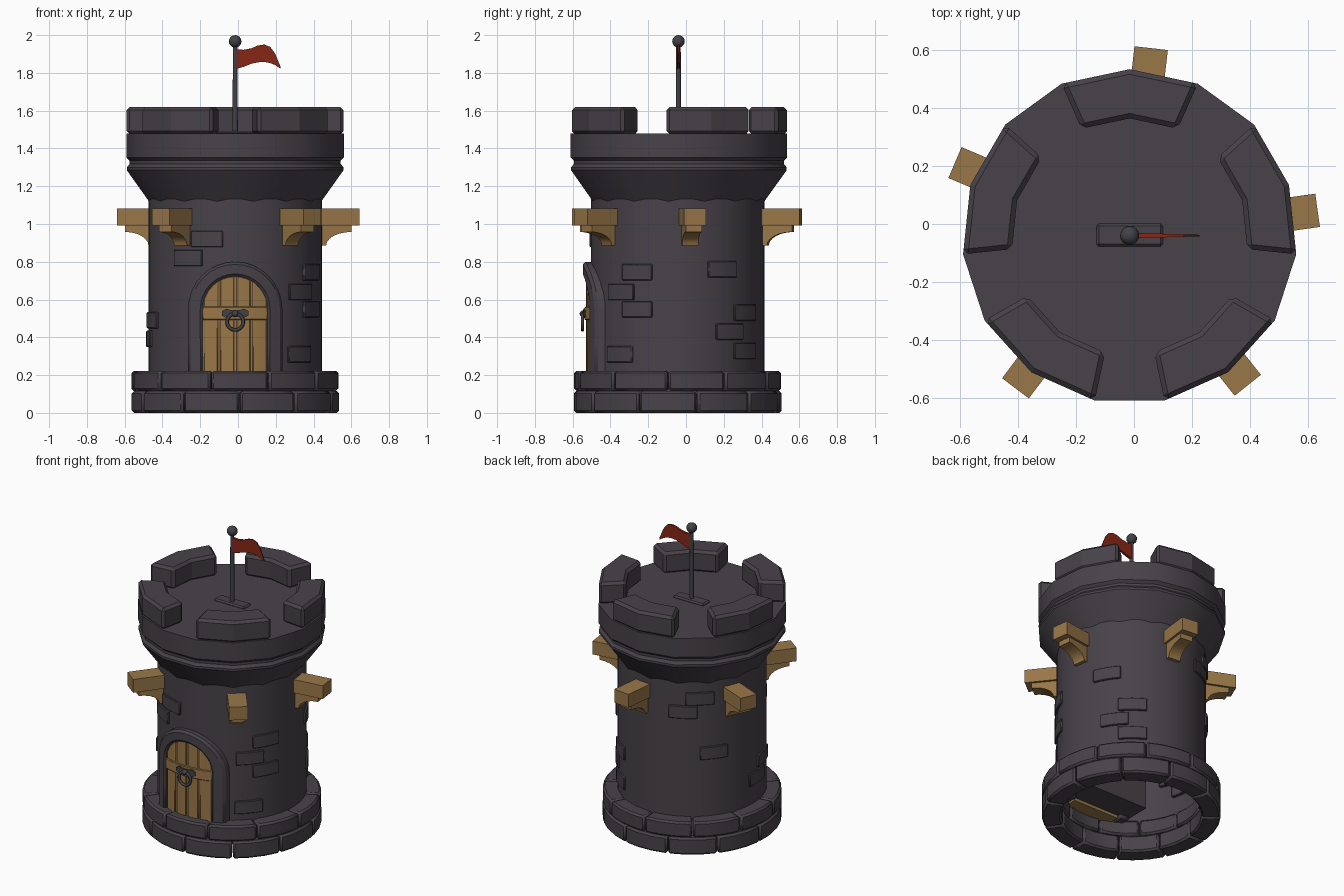
import bpy, bmesh, math
from math import sin, cos, radians, sqrt

if "Cube" in bpy.data.objects:
    bpy.data.objects.remove(bpy.data.objects["Cube"])

CX, CY = -0.015, -0.044   # tower axis


def material(name, rgb):
    m = bpy.data.materials.new(name)
    m.diffuse_color = (*rgb, 1)
    m.use_nodes = True
    m.node_tree.nodes["Principled BSDF"].inputs["Base Color"].default_value = m.diffuse_color
    return m


STONE = material("dark stone", (0.064, 0.055, 0.066))
WOOD = material("oak wood", (0.32, 0.185, 0.065))
METAL = material("dark iron", (0.055, 0.055, 0.063))
RED = material("red cloth", (0.24, 0.02, 0.008))


def finish(name, bm, mat, bevel=0, smooth=30):
    bmesh.ops.remove_doubles(bm, verts=bm.verts, dist=1e-5)
    bmesh.ops.recalc_face_normals(bm, faces=bm.faces)
    me = bpy.data.meshes.new(name)
    bm.to_mesh(me)
    bm.free()
    me.materials.append(mat)
    if smooth:
        me.shade_smooth()
        me.set_sharp_from_angle(angle=radians(smooth))
    ob = bpy.data.objects.new(name, me)
    bpy.context.collection.objects.link(ob)
    if bevel:
        b = ob.modifiers.new("bevel", 'BEVEL')
        b.width, b.segments, b.limit_method = bevel, 1, 'ANGLE'
        b.angle_limit = radians(40)
    return ob


def polar(r, deg, z):
    return (CX + r * cos(radians(deg)), CY + r * sin(radians(deg)), z)


def lathe(name, profile, sides, start, mat):
    bm = bmesh.new()
    rings = [[bm.verts.new(polar(r, start + 360 * i / sides, z)) for i in range(sides)]
             for r, z in profile]
    for a, b in zip(rings, rings[1:]):
        for i in range(sides):
            j = (i + 1) % sides
            bm.faces.new((a[i], a[j], b[j], b[i]))
    if profile[-1][1] > 1.4:
        bm.faces.new(rings[-1])
    return finish(name, bm, mat)


def sections(name, loops, mat, bevel=0, smooth=30):
    """Skin a row of equal cross-sections and cap both ends."""
    bm = bmesh.new()
    vs = [[bm.verts.new(p) for p in lp] for lp in loops]
    n = len(vs[0])
    for a, b in zip(vs, vs[1:]):
        for i in range(n):
            j = (i + 1) % n
            bm.faces.new((a[i], a[j], b[j], b[i]))
    bm.faces.new(vs[0])
    bm.faces.new(vs[-1])
    return finish(name, bm, mat, bevel, smooth)


def arc_block(name, r0, r1, a0, a1, z0, z1, segs, bevel=0, smooth=30):
    loops = []
    for i in range(segs + 1):
        a = a0 + (a1 - a0) * i / segs
        loops.append([polar(r0, a, z0), polar(r1, a, z0), polar(r1, a, z1), polar(r0, a, z1)])
    return sections(name, loops, STONE, bevel, smooth)


def curved_strip(name, a, b, r, y_back, mat, bevel=0):
    """Strip between two (x, z) rows, front wrapped on a cylinder of radius r."""
    def f(p):
        return (CX + p[0], CY - sqrt(r * r - p[0] ** 2), p[1])

    def k(p):
        return (CX + p[0], y_back, p[1])
    return sections(name, [[f(p), f(q), k(q), k(p)] for p, q in zip(a, b)], mat, bevel)


# tower shell: round wall and the fifteen-sided flared crown
lathe("wall", [(0.459, 0.06), (0.459, 1.14)], 45, 90, STONE)
lathe("crown", [(0.459, 1.12), (0.577, 1.285), (0.577, 1.30), (0.562, 1.318), (0.562, 1.335),
                (0.579, 1.352), (0.579, 1.48)], 15, 90, STONE)

# battlements: five merlons, each two crown sides long
for i in range(5):
    c = 90 + 72 * i
    arc_block(f"merlon_{i+1}", 0.409, 0.579, c - 24, c + 24, 1.475, 1.62, 2, 0.017, 0)

# two staggered courses of base stones
STEP = 360 / 11
for i in range(11):
    a = -87.4 + STEP * i
    arc_block(f"base_stone_low_{i+1}", 0.43, 0.55, a + .3, a + STEP - .3, 0, 0.115, 3, 0.012)
    a += STEP / 2
    arc_block(f"base_stone_high_{i+1}", 0.43, 0.549, a + .3, a + STEP - .3, 0.117, 0.222, 3, 0.012)

# raised wall bricks: angle from the front, height
BRICKS = [(-33, .82), (-19, .92), (62, .745), (49, .64), (62, .548), (48, .31),
          (121, .76), (141, .53), (127, .43), (141, .328), (-73.5, .49), (-85, .392),
          (221, 1.02), (208, .93), (232, .65)]
for i, (phi, z) in enumerate(BRICKS):
    a = phi - 90
    arc_block(f"brick_{i+1}", 0.44, 0.471, a - 11, a + 11, z - .043, z + .043, 4, 0.004)

# wooden beam ends with curved brackets
for i, deg in enumerate((83.5, 8, -51.5, 233, 157)):
    ca, sa = cos(radians(deg)), sin(radians(deg))

    def place(r, t, z):
        return (CX + r * ca - t * sa, CY + r * sa + t * ca, z)
    beam = [(0.43, 0.992), (0.656, 0.992), (0.656, 1.082), (0.43, 1.082)]
    sections(f"beam_{i+1}", [[place(r, t, z) for r, z in beam] for t in (-.058, .058)], WOOD, 0, 0)
    prof = [(0.43, 1.0), (0.615, 1.0), (0.615, 0.958)]
    for k in range(1, 6):
        q = radians(90 * k / 6)
        prof.append((0.615 - 0.135 * sin(q), 0.958 - 0.073 * (1 - cos(q))))
    prof += [(0.48, 0.885), (0.43, 0.885)]
    sections(f"bracket_{i+1}", [[place(r, t, z) for r, z in prof] for t in (-.043, .043)], WOOD, 0, 30)


# door: stone arch wrapped round the wall
def arch(r, z0, n=16):
    pts = [(-r, z0), (-r, 0.38)]
    pts += [(-r * cos(math.pi * i / n), 0.55 + r * sin(math.pi * i / n)) for i in range(n + 1)]
    return pts + [(r, 0.38), (r, z0)]


def filled_arch(name, x0, x1, r, z0, front, back, mat, bevel=0):
    n = max(3, int((x1 - x0) / 0.02))
    xs = [x0 + (x1 - x0) * i / n for i in range(n + 1)]
    top = [(x, 0.55 + sqrt(max(0, r * r - x * x))) for x in xs]
    curved_strip(name, [(x, z0) for x in xs], top, front, back, mat, bevel)


curved_strip("door_frame", arch(0.25, 0.2), arch(0.172, 0.2), 0.502, -0.35, STONE, 0.014)
filled_arch("door_core", -0.25, 0.25, 0.25, 0.22, 0.452, -0.2, STONE)
filled_arch("door_backing", -0.172, 0.172, 0.174, 0.2, 0.474, -0.38, WOOD)
for i in range(4):
    x = -0.172 + 0.086 * i
    filled_arch(f"door_plank_{i+1}", x + .006, x + .08, 0.174, 0.2, 0.485, -0.38, WOOD, 0.004)
xs = [-0.172 + 0.344 * i / 10 for i in range(11)]
curved_strip("door_band", [(x, 0.492) for x in xs], [(x, 0.562) for x in xs], 0.493, -0.38, WOOD, 0.004)

# door handle: plate, knob and ring
xs = [-0.07, -0.045, -0.025, 0.025, 0.045, 0.07]
hs = [0.012, 0.025, 0.018, 0.018, 0.025, 0.012]
curved_strip("handle_plate", [(x, 0.527 - h) for x, h in zip(xs, hs)],
             [(x, 0.527 + h) for x, h in zip(xs, hs)], 0.501, -0.45, METAL)


def ball(name, loc, r, mat):
    bm = bmesh.new()
    bmesh.ops.create_uvsphere(bm, u_segments=16, v_segments=10, radius=r)
    bmesh.ops.translate(bm, verts=bm.verts, vec=loc)
    return finish(name, bm, mat, 0, 60)


ball("handle_knob", (CX, -0.545, 0.525), 0.018, METAL)
bpy.ops.mesh.primitive_torus_add(location=(CX, -0.548, 0.482), rotation=(math.pi / 2, 0, 0),
                                 major_radius=0.043, minor_radius=0.009,
                                 major_segments=24, minor_segments=8)
ring = bpy.context.object
ring.name = "handle_ring"
ring.data.materials.append(METAL)
ring.data.shade_smooth()

# roof: flag foot plate, pole and finial
bm = bmesh.new()
bmesh.ops.create_cube(bm, size=1)
for v in bm.verts:
    v.co = (CX + v.co.x * 0.23, -0.038 + v.co.y * 0.08, 1.483 + v.co.z * 0.02)
finish("flag_foot", bm, STONE, 0.009, 0)
bm = bmesh.new()
bmesh.ops.create_cone(bm, cap_ends=True, segments=12, radius1=0.014, radius2=0.012, depth=0.49)
bmesh.ops.translate(bm, verts=bm.verts, vec=(CX, -0.04, 1.715))
finish("flag_pole", bm, METAL, 0, 40)
ball("pole_finial", (CX, -0.04, 1.967), 0.033, METAL)

# waving pennant: x, top, bottom
FLAG = [(-.015, 1.925, 1.82), (.03, 1.922, 1.832), (.07, 1.93, 1.848), (.105, 1.945, 1.856),
        (.14, 1.95, 1.858), (.17, 1.938, 1.852), (.195, 1.905, 1.842), (.226, 1.832, 1.822)]
loops = []
for x, t, b in FLAG:
    h = 0.009 - 0.028 * max(0, x) ** 1
    loops.append([(x, -0.04 - h, b), (x, -0.04 + h, b), (x, -0.04 + h, t), (x, -0.04 - h, t)])
sections("flag", loops, RED)
